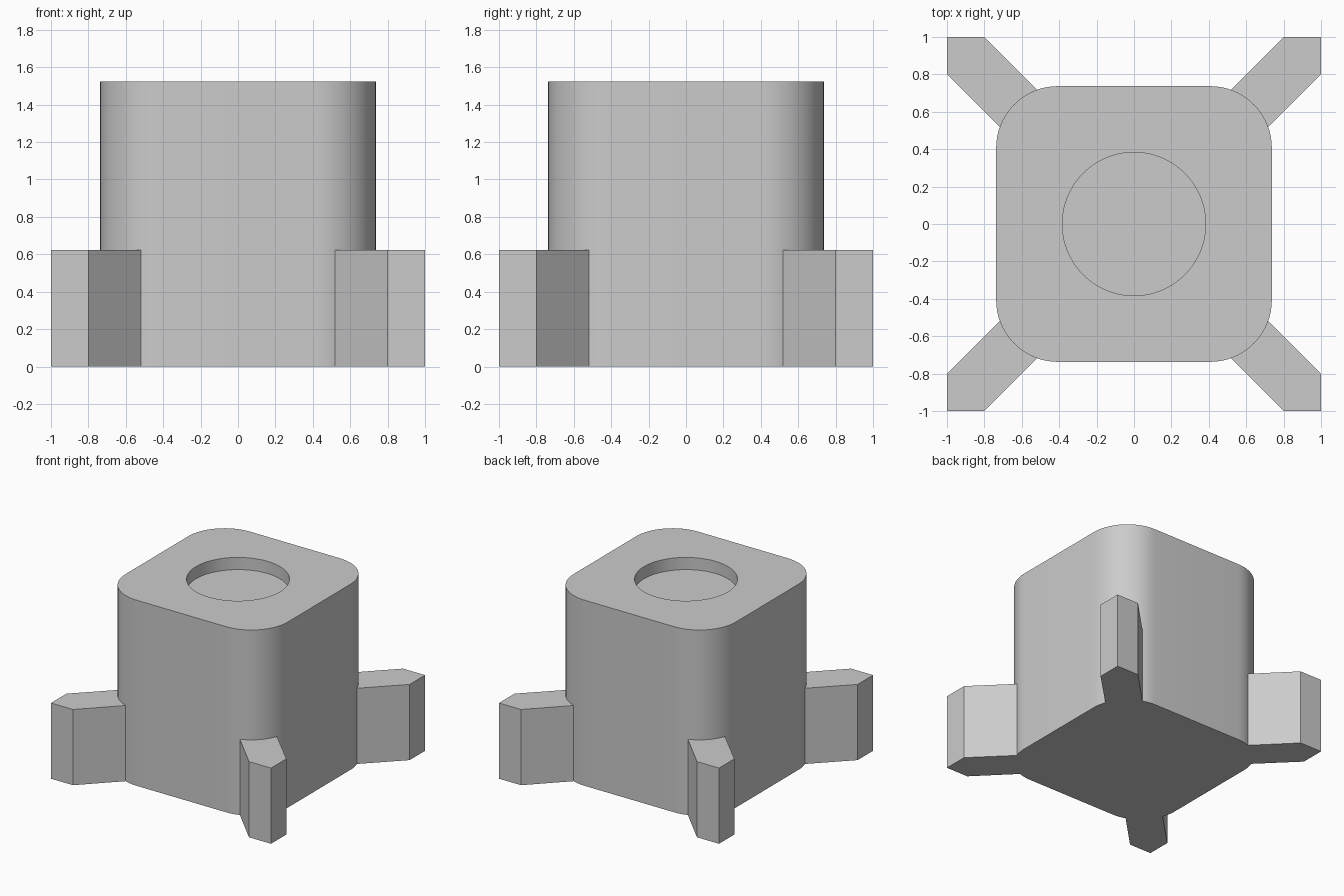
import bpy, bmesh, math
from mathutils import Matrix

if "Cube" in bpy.data.objects:
    bpy.data.objects.remove(bpy.data.objects["Cube"])

HALF, HEIGHT, CORNER = 0.737, 1.525, 0.33      # rounded square body
HOLE, DEPTH = 0.383, 0.10                      # round recess in the top
LEG_HEIGHT, LEG_CHAMFER = 0.622, 0.2
SEG = 16                                       # segments per rounded corner

grey = bpy.data.materials.new("plain grey")
grey.diffuse_color = (0.6, 0.6, 0.6, 1)
grey.use_nodes = True
grey.node_tree.nodes["Principled BSDF"].inputs["Base Color"].default_value = grey.diffuse_color


def corner_arc(start, end, radius=CORNER):
    """Points of the body corner at +x +y, angles in degrees."""
    c = HALF - CORNER
    angles = [math.radians(start + (end - start) * i / SEG) for i in range(SEG + 1)]
    return [(c + radius * math.cos(a), c + radius * math.sin(a)) for a in angles]


def loft(name, rings):
    """Skin a stack of equal-length rings (points, z) and cap both ends."""
    bm = bmesh.new()
    loops = [[bm.verts.new((x, y, z)) for x, y in pts] for pts, z in rings]
    n = len(loops[0])
    for low, high in zip(loops, loops[1:]):
        for i in range(n):
            j = (i + 1) % n
            bm.faces.new((low[i], low[j], high[j], high[i]))
    bm.faces.new(loops[0][::-1])
    bm.faces.new(loops[-1])
    bmesh.ops.recalc_face_normals(bm, faces=bm.faces)
    mesh = bpy.data.meshes.new(name)
    bm.to_mesh(mesh)
    bm.free()
    mesh.materials.append(grey)
    obj = bpy.data.objects.new(name, mesh)
    bpy.context.collection.objects.link(obj)
    bpy.ops.object.select_all(action='DESELECT')
    obj.select_set(True)
    bpy.context.view_layer.objects.active = obj
    bpy.ops.object.shade_smooth_by_angle(angle=math.radians(25))
    return obj


# body: rounded square walls, flat top, round recess
arc = corner_arc(0, 90)
outline = []
for k in range(4):
    c, s = round(math.cos(k * math.pi / 2)), round(math.sin(k * math.pi / 2))
    outline += [(x * c - y * s, x * s + y * c) for x, y in arc]
n = len(outline)
circle = [(HOLE * math.cos((i + 0.5) * math.tau / n),
           HOLE * math.sin((i + 0.5) * math.tau / n)) for i in range(n)]
loft("body", [(outline, 0), (outline, HEIGHT), (circle, HEIGHT), (circle, HEIGHT - DEPTH)])

# legs: diagonal fins whose inner end follows the rounded body corner
spread = math.degrees(math.asin(LEG_CHAMFER / math.sqrt(2) / CORNER))
inner = corner_arc(45 + spread, 45 - spread, CORNER - 0.003)
profile = [(1, 1 - LEG_CHAMFER), (1, 1), (1 - LEG_CHAMFER, 1)] + inner
for k, place in enumerate(("back_right", "back_left", "front_left", "front_right")):
    leg = loft("leg_" + place, [(profile, 0), (profile, LEG_HEIGHT)])
    leg.data.transform(Matrix.Rotation(k * math.pi / 2, 4, 'Z'))
